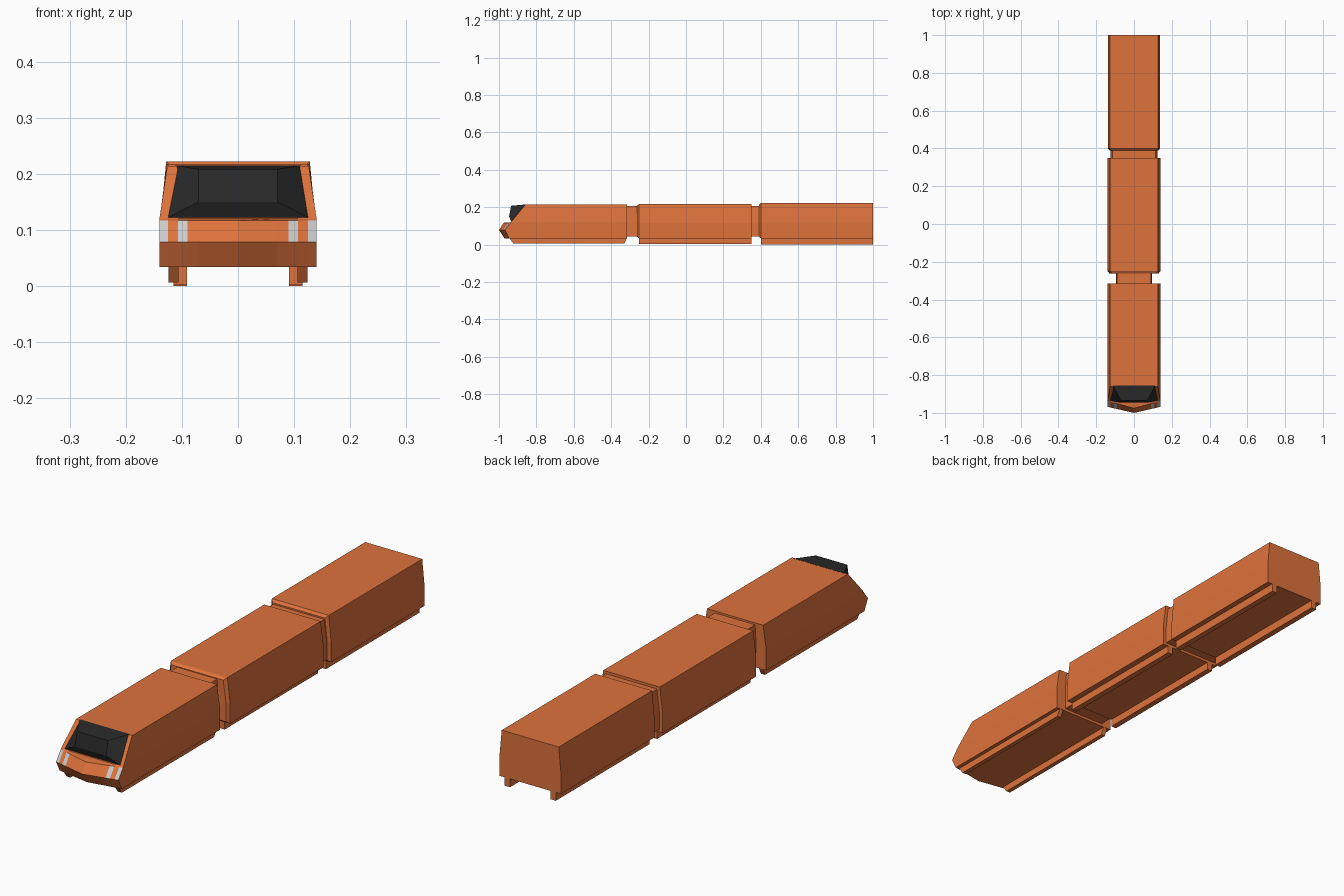
import bpy, bmesh

if "Cube" in bpy.data.objects:
    bpy.data.objects.remove(bpy.data.objects["Cube"])


def material(name, rgb):
    m = bpy.data.materials.new(name)
    m.diffuse_color = (*rgb, 1)
    m.use_nodes = True
    m.node_tree.nodes["Principled BSDF"].inputs["Base Color"].default_value = m.diffuse_color
    return m


ORANGE = material("orange_paint", (0.73, 0.17, 0.045))
BLACK = material("dark_glass", (0.022, 0.022, 0.022))
GREY = material("lamp_grey", (0.56, 0.56, 0.56))


def finish(name, bm, mats):
    bmesh.ops.remove_doubles(bm, verts=bm.verts, dist=1e-5)
    bmesh.ops.recalc_face_normals(bm, faces=bm.faces)
    me = bpy.data.meshes.new(name)
    bm.to_mesh(me)
    bm.free()
    for m in mats:
        me.materials.append(m)
    ob = bpy.data.objects.new(name, me)
    bpy.context.collection.objects.link(ob)
    return ob


def face(bm, pts, mat=0):
    f = bm.faces.new([bm.verts.new(p) for p in pts])
    f.material_index = mat


def loft(name, sections, mat=ORANGE):
    """Each section: (y, lower half width, roof half width, z bottom, z top)."""
    bm = bmesh.new()
    rings = []
    for y, w, r, z0, z1 in sections:
        k = z0 + 0.45 * (z1 - z0)
        rings.append([(-w, y, z0), (w, y, z0), (w, y, k), (r, y, z1), (-r, y, z1), (-w, y, k)])
    for a, b in zip(rings, rings[1:]):
        for i in range(6):
            j = (i + 1) % 6
            face(bm, [a[i], a[j], b[j], b[i]])
    face(bm, rings[0])
    face(bm, rings[-1])
    return finish(name, bm, [mat])


def rails(name, x0, x1, y0, y1, z0, cut0=0, cut1=0):
    """Pair of long skids; the cuts slant the ends."""
    for side, s in (("left", -1), ("right", 1)):
        bm = bmesh.new()
        prof = [(y0, 0.036), (y0 + cut0, z0), (y1 - cut1, z0), (y1, 0.036)]
        a, b = [[(s * x, y, z) for y, z in prof] for x in (x0, x1)]
        for i in range(4):
            j = (i + 1) % 4
            face(bm, [a[i], a[j], b[j], b[i]])
        face(bm, a)
        face(bm, b)
        finish(f"{name}_{side}", bm, [ORANGE])


# Lead car: wedge nose with lamp panels, sloping front, straight body
half = [0.07, 0.09, 0.107, 0.125, 0.14]
xs = [-x for x in reversed(half)] + [0] + half
W, R, END, TOP, KINK, FLOOR = 0.14, 0.126, -0.315, 0.214, 0.12, 0.034


def row(y_mid, y_side, z, scale=1):
    return [(x * scale, y_mid + (y_side - y_mid) * abs(x) / W, z) for x in xs]


rows = [row(-0.97, -0.945, FLOOR), row(-1, -0.968, 0.078), row(-0.975, -0.938, 0.117),
        row(-0.936, -0.936, KINK), row(-0.86, -0.86, TOP, R / W)]
bm = bmesh.new()
for ri in range(4):
    for i in range(len(xs) - 1):
        mid = abs(xs[i] + xs[i + 1]) / 2
        lamp = ri == 1 and (mid > 0.125 or 0.09 < mid < 0.107)
        face(bm, [rows[ri][i], rows[ri][i + 1], rows[ri + 1][i + 1], rows[ri + 1][i]], int(lamp))
for s, e in ((-1, 0), (1, -1)):
    face(bm, [r[e] for r in rows[:4]] + [(s * W, END, KINK), (s * W, END, FLOOR)])
    face(bm, [rows[3][e], rows[4][e], (s * R, END, TOP), (s * W, END, KINK)])
face(bm, rows[4] + [(R, END, TOP), (-R, END, TOP)])
face(bm, rows[0] + [(W, END, FLOOR), (-W, END, FLOOR)])
face(bm, [(-W, END, FLOOR), (W, END, FLOOR), (W, END, KINK), (R, END, TOP), (-R, END, TOP), (-W, END, KINK)])
finish("lead_car", bm, [ORANGE, GREY])

# Bulged windscreen on the sloping front
outer = [(-0.125, -0.934, 0.122), (0.125, -0.934, 0.122), (0.112, -0.855, 0.215), (-0.112, -0.855, 0.215)]
inner = [(-0.07, -0.946, 0.150), (0.07, -0.946, 0.150), (0.07, -0.935, 0.208), (-0.07, -0.935, 0.208)]
bm = bmesh.new()
for i in range(4):
    j = (i + 1) % 4
    face(bm, [outer[i], outer[j], inner[j], inner[i]])
face(bm, inner)
face(bm, outer)
finish("windscreen", bm, [BLACK])

# Following cars with a bevelled front lip
loft("middle_car", [(-0.262, 0.130, 0.117, 0.043, 0.209), (-0.25, 0.14, 0.127, 0.034, 0.217),
                    (0.35, 0.14, 0.127, 0.034, 0.217)])
loft("rear_car", [(0.39, 0.128, 0.118, 0.043, 0.212), (0.40, 0.138, 0.128, 0.034, 0.222),
                  (1.0, 0.138, 0.128, 0.034, 0.222)])

# Gangways between the cars
loft("front_gangway", [(-0.32, 0.095, 0.09, 0.045, 0.206), (-0.255, 0.095, 0.09, 0.045, 0.206)])
loft("rear_gangway", [(0.345, 0.125, 0.115, 0.045, 0.206), (0.395, 0.125, 0.115, 0.045, 0.206)])

# Skids under each car
rails("lead_skid", 0.106, 0.124, -0.945, -0.315, 0.006, 0.022, 0.015)
rails("middle_skid", 0.091, 0.115, -0.25, 0.35, 0.003)
rails("rear_skid", 0.091, 0.115, 0.40, 1.0, 0.0)
